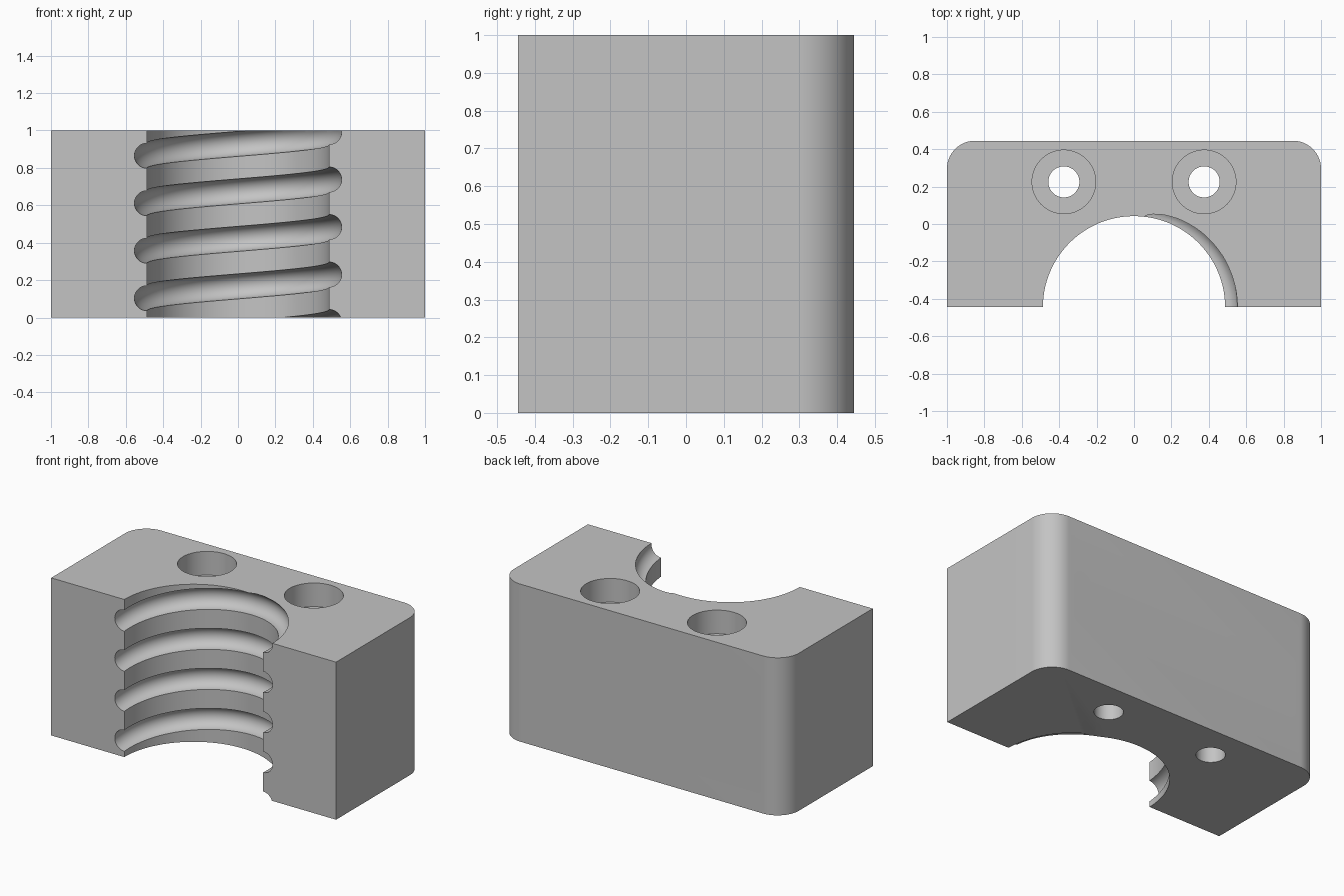
import bpy, bmesh
from math import sin, cos, pi, radians, tau

cube = bpy.data.objects.get("Cube")
if cube:
    bpy.data.objects.remove(cube, do_unlink=True)

HALF_W, HALF_D, HEIGHT = 1.0, 0.445, 1.0
CORNER = 0.15
BORE = 0.487
GROOVE, PITCH, START = 0.067, 0.254, 0.103

grey = bpy.data.materials.new("plain_grey")
grey.use_nodes = True
grey.diffuse_color = (0.55, 0.55, 0.55, 1)
grey.node_tree.nodes["Principled BSDF"].inputs["Base Color"].default_value = (0.55, 0.55, 0.55, 1)


def make_object(name, bm):
    bmesh.ops.recalc_face_normals(bm, faces=bm.faces)
    mesh = bpy.data.meshes.new(name)
    bm.to_mesh(mesh)
    bm.free()
    mesh.materials.append(grey)
    obj = bpy.data.objects.new(name, mesh)
    bpy.context.collection.objects.link(obj)
    return obj


def arc(cx, cy, r, a0, a1, n):
    angles = [a0 + (a1 - a0) * i / n for i in range(n + 1)]
    return [(cx + r * cos(a), cy + r * sin(a)) for a in angles]


def cut(target, cutter):
    cutter.hide_render = True
    mod = target.modifiers.new("cut", 'BOOLEAN')
    mod.operation = 'DIFFERENCE'
    mod.solver = 'EXACT'
    mod.object = cutter
    bpy.context.view_layer.objects.active = target
    bpy.ops.object.modifier_apply(modifier=mod.name)
    bpy.data.objects.remove(cutter, do_unlink=True)


def drill(target, x, across, axis, r, start, end):
    """Cut a round hole along z or y, from start to end on that axis."""
    bm = bmesh.new()
    bmesh.ops.create_cone(bm, cap_ends=True, segments=64, radius1=r, radius2=r, depth=abs(end - start))
    mid = (start + end) / 2
    for v in bm.verts:
        a, b, c = v.co
        v.co = (x + a, across + b, mid + c) if axis == 'z' else (x + a, mid + c, across + b)
    cut(target, make_object("hole_cutter", bm))


# Block profile: half-round bore in front, rounded corners at the back
outline = [(-HALF_W, -HALF_D)]
outline += arc(0, -HALF_D, BORE, pi, 0, 96)
outline += [(HALF_W, -HALF_D)]
outline += arc(HALF_W - CORNER, HALF_D - CORNER, CORNER, 0, pi / 2, 20)
outline += arc(CORNER - HALF_W, HALF_D - CORNER, CORNER, pi / 2, pi, 20)
bm = bmesh.new()
base = bm.faces.new([bm.verts.new((x, y, 0)) for x, y in outline])
top = bmesh.ops.extrude_face_region(bm, geom=[base])["geom"]
bmesh.ops.translate(bm, vec=(0, 0, HEIGHT), verts=[g for g in top if isinstance(g, bmesh.types.BMVert)])
block = make_object("half_nut_block", bm)

# Helical groove around the bore, as a swept round tube
bm = bmesh.new()
STEPS, SIDES, TURNS = 96, 28, 7
rings = []
for i in range(STEPS * TURNS + 1):
    turn = i / STEPS - 1.25
    a = pi - turn * tau
    z = START + turn * PITCH
    ring = []
    for j in range(SIDES):
        t = tau * j / SIDES
        r = BORE + GROOVE * cos(t)
        ring.append(bm.verts.new((r * cos(a), r * sin(a) - HALF_D, z + GROOVE * sin(t))))
    rings.append(ring)
for r0, r1 in zip(rings, rings[1:]):
    for j in range(SIDES):
        k = (j + 1) % SIDES
        bm.faces.new((r0[j], r0[k], r1[k], r1[j]))
bm.faces.new(rings[0])
bm.faces.new(rings[-1])
cut(block, make_object("groove_cutter", bm))

# Counterbored screw holes: two vertical, two front to back
for side in (-1, 1):
    drill(block, side * 0.375, 0.225, 'z', 0.083, -0.1, HEIGHT + 0.1)
    drill(block, side * 0.375, 0.225, 'z', 0.17, HEIGHT - 0.15, HEIGHT + 0.1)
    drill(block, side * 0.725, 0.5, 'y', 0.083, -HALF_D - 0.1, HALF_D + 0.1)
    drill(block, side * 0.725, 0.5, 'y', 0.127, -HALF_D - 0.1, -HALF_D + 0.22)

# Smooth the round walls, keep the edges sharp
bpy.ops.object.select_all(action='DESELECT')
block.select_set(True)
bpy.context.view_layer.objects.active = block
bpy.ops.object.shade_smooth_by_angle(angle=radians(30))
